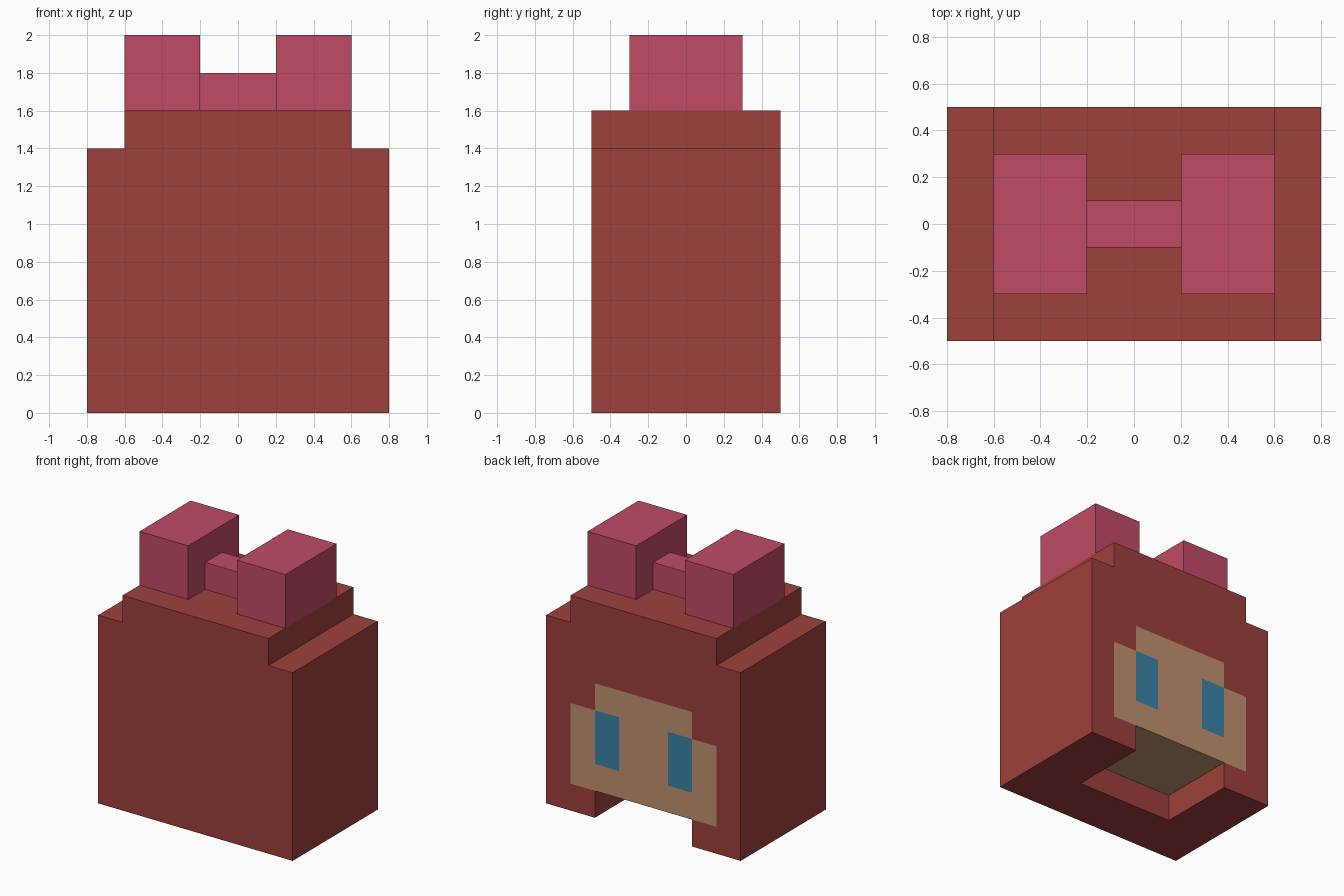
import bpy
import bmesh
from mathutils import Vector

if "Cube" in bpy.data.objects:
    bpy.data.objects.remove(bpy.data.objects["Cube"], do_unlink=True)


def make_material(name, rgb):
    lin = [((c / 255 + 0.055) / 1.055) ** 2.4 for c in rgb]
    mat = bpy.data.materials.new(name)
    mat.use_nodes = True
    mat.diffuse_color = (*lin, 1)
    mat.node_tree.nodes["Principled BSDF"].inputs["Base Color"].default_value = (*lin, 1)
    return mat


red_brown = make_material("red brown", (157, 65, 60))
pink = make_material("pink", (192, 75, 101))
tan = make_material("tan", (193, 146, 111))
blue = make_material("blue", (58, 132, 167))


def add_object(name, bm, mats):
    bmesh.ops.recalc_face_normals(bm, faces=bm.faces[:])
    mesh = bpy.data.meshes.new(name)
    bm.to_mesh(mesh)
    bm.free()
    for m in mats:
        mesh.materials.append(m)
    obj = bpy.data.objects.new(name, mesh)
    bpy.context.scene.collection.objects.link(obj)
    return obj


def box(name, lo, hi, mats):
    bm = bmesh.new()
    bmesh.ops.create_cube(bm, size=1)
    lo, hi = Vector(lo), Vector(hi)
    for v in bm.verts:
        v.co = (lo + hi) / 2 + v.co * (hi - lo)
    return add_object(name, bm, mats)


# Body: stepped outline extruded from front to back
outline = [(-0.8, 0), (0.8, 0), (0.8, 1.4), (0.6, 1.4),
           (0.6, 1.6), (-0.6, 1.6), (-0.6, 1.4), (-0.8, 1.4)]
bm = bmesh.new()
front = bm.faces.new([bm.verts.new((x, -0.5, z)) for x, z in outline])
ext = bmesh.ops.extrude_face_region(bm, geom=[front], use_keep_orig=True)
for v in ext["geom"]:
    if isinstance(v, bmesh.types.BMVert):
        v.co.y = 0.5
body = add_object("body", bm, [red_brown, tan, blue])

# Notch under the face, cut from the bottom and back
cutter = box("notch_cutter", (-0.4, -0.1, -0.2), (0.4, 0.7, 0.2), [red_brown])
cutter.hide_render = True
cut = body.modifiers.new("notch", "BOOLEAN")
cut.operation = "DIFFERENCE"
cut.solver = "EXACT"
cut.object = cutter
bpy.context.view_layer.update()
cut_mesh = bpy.data.meshes.new_from_object(
    body.evaluated_get(bpy.context.evaluated_depsgraph_get()))
body.modifiers.clear()
body.data = cut_mesh
bpy.data.objects.remove(cutter, do_unlink=True)

# Face and eyes: cut the back surface, then colour the pieces by position
bm = bmesh.new()
bm.from_mesh(cut_mesh)
cuts = [((x, 0, 0), (1, 0, 0)) for x in (-0.6, -0.4, -0.2, 0.2, 0.4, 0.6)]
cuts += [((0, 0, z), (0, 0, 1)) for z in (0.2, 0.4, 0.8, 1.0)]
for co, no in cuts:
    back = [f for f in bm.faces if f.normal.y > 0.9 and f.calc_center_median().y > 0.4]
    edges = {e for f in back for e in f.edges}
    verts = {v for f in back for v in f.verts}
    bmesh.ops.bisect_plane(bm, geom=back + list(edges) + list(verts),
                           dist=1e-4, plane_co=co, plane_no=no)
    bm.normal_update()
for f in bm.faces:
    c = f.calc_center_median()
    f.material_index = 0
    if f.normal.y > 0.9 and c.y > 0.4:
        x, z = abs(c.x), c.z
        if 0.2 < x < 0.4 and 0.4 < z < 0.8:
            f.material_index = 2
        elif (x < 0.6 and 0.2 < z < 0.8) or (x < 0.4 and 0.2 < z < 1.0):
            f.material_index = 1
    elif f.normal.z < -0.9 and abs(c.z - 0.2) < 0.01:
        f.material_index = 1
bm.to_mesh(cut_mesh)
bm.free()

# Bow on top: two loops and a knot
for side, x in (("right", -0.4), ("left", 0.4)):
    box("bow_loop_" + side, (x - 0.2, -0.3, 1.6), (x + 0.2, 0.3, 2.0), [pink])
box("bow_knot", (-0.2, -0.1, 1.6), (0.2, 0.1, 1.8), [pink])
